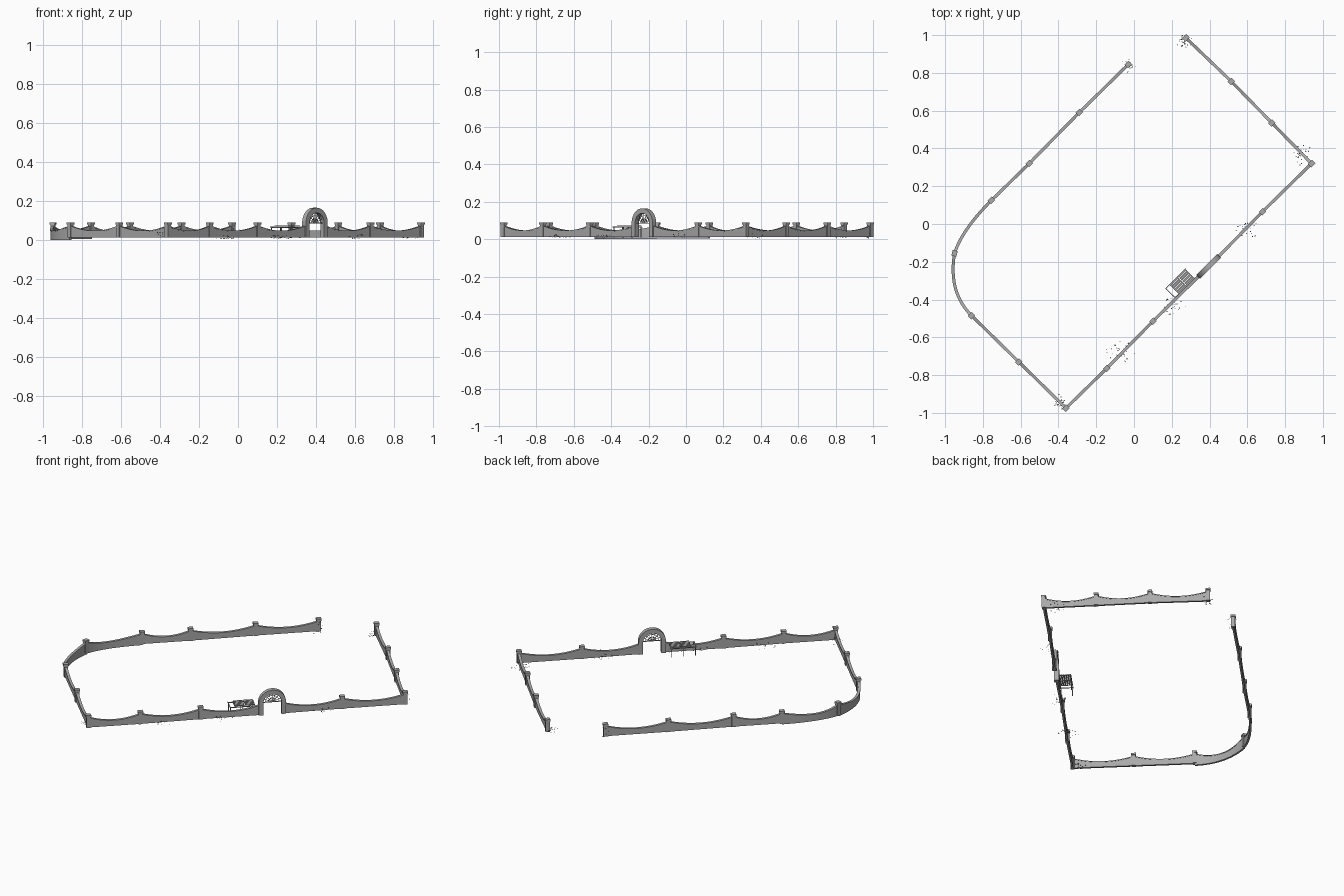
import bpy, bmesh, math, random
from mathutils import Vector, Matrix

random.seed(4)
if "Cube" in bpy.data.objects:
    bpy.data.objects.remove(bpy.data.objects["Cube"])


def material(name, value):
    m = bpy.data.materials.new(name)
    m.use_nodes = True
    colour = (value, value, value, 1)
    m.diffuse_color = colour
    m.node_tree.nodes["Principled BSDF"].inputs["Base Color"].default_value = colour
    return m


stone = material("stone grey", 0.4)
wood = material("weathered timber", 0.34)
foliage = material("dark foliage", 0.2)


def finish(name, bm, mat, smooth=False):
    bmesh.ops.recalc_face_normals(bm, faces=bm.faces)
    me = bpy.data.meshes.new(name)
    bm.to_mesh(me)
    bm.free()
    me.materials.append(mat)
    ob = bpy.data.objects.new(name, me)
    bpy.context.scene.collection.objects.link(ob)
    if smooth:
        bpy.ops.object.select_all(action='DESELECT')
        ob.select_set(True)
        bpy.context.view_layer.objects.active = ob
        bpy.ops.object.shade_smooth_by_angle()
    return ob


def box(bm, centre, size, frame=Matrix()):
    m = frame @ Matrix.Translation(centre) @ Matrix.Diagonal((*size, 1))
    bmesh.ops.create_cube(bm, size=1, matrix=m)


def sweep(bm, sections):
    # Closed loft through matching rings of points
    rings = [[bm.verts.new(p) for p in s] for s in sections]
    n = len(rings[0])
    for a, b in zip(rings, rings[1:]):
        for i in range(n):
            bm.faces.new((a[i], a[(i + 1) % n], b[(i + 1) % n], b[i]))
    bm.faces.new(rings[0])
    bm.faces.new(rings[-1])


BASE, HIGH, LOW = 0.011, 0.074, 0.047


def wall(name, a, b, bend=None, base=BASE):
    # Sagging wall panel with a slightly wider coping
    a, b = Vector(a), Vector(b)
    c = Vector(bend) if bend else (a + b) / 2
    body, cap = [], []
    steps = 20
    for i in range(steps + 1):
        t = i / steps
        p = a * (1 - t) ** 2 + c * 2 * t * (1 - t) + b * t * t
        d = ((c - a) * (1 - t) + (b - c) * t).normalized()
        side = Vector((-d.y, d.x))
        z = LOW + (HIGH - LOW) * (2 * t - 1) ** 2

        def ring(w, z0, z1):
            l, r = p + side * w, p - side * w
            return [(*l, z0), (*r, z0), (*r, z1), (*l, z1)]
        body.append(ring(0.006, base, z - 0.005))
        cap.append(ring(0.008, z - 0.005, z))
    bm = bmesh.new()
    sweep(bm, body)
    sweep(bm, cap)
    finish(name, bm, stone, True)


def post(name, at, angle):
    bm = bmesh.new()
    f = Matrix.Translation((*at, 0)) @ Matrix.Rotation(angle, 4, 'Z')
    box(bm, (0, 0, 0.046), (0.024, 0.022, 0.07), f)
    box(bm, (0, 0, 0.084), (0.03, 0.027, 0.012), f)
    finish(name, bm, stone)


# Straight and curved wall runs
back_left = [(0.275, 0.985), (0.515, 0.755), (0.73, 0.535), (0.94, 0.32)]
front_right = [(0.94, 0.32), (0.68, 0.065), (0.445, -0.175)]
front_mid = [(0.345, -0.275), (0.10, -0.515), (-0.145, -0.765), (-0.36, -0.975)]
front_left = [(-0.36, -0.975), (-0.61, -0.73), (-0.86, -0.485)]
back_right = [(-0.755, 0.125), (-0.555, 0.32), (-0.29, 0.59), (-0.03, 0.845)]
runs = {"back_left": back_left, "front_right": front_right, "front_mid": front_mid,
        "front_left": front_left, "back_right": back_right}
for run, pts in runs.items():
    for i, (a, b) in enumerate(zip(pts, pts[1:])):
        wall(f"{run}_wall_{i + 1}", a, b)
curve_mid = (-0.95, -0.155)
wall("curved_wall_1", back_right[0], curve_mid, (-0.91, -0.03), 0.004)
wall("curved_wall_2", curve_mid, front_left[-1], (-0.985, -0.36), 0)

# Posts
quarter = math.pi / 4
posts = set(back_left + front_right[:2] + front_mid[1:] + front_left + back_right)
for i, p in enumerate(sorted(posts)):
    post(f"post_{i + 1}", p, quarter)
post("curved_wall_post", curve_mid, math.radians(75))

# Arched gateway: jambs and semicircular head in one loft
gate = Matrix.Translation((0.395, -0.225, 0)) @ Matrix.Rotation(quarter, 4, 'Z')
spring, outer, inner, depth = 0.086, 0.079, 0.053, 0.014


def arch_rings(r0, r1, d, floor=None):
    path = [(math.cos(math.pi * i / 24), math.sin(math.pi * i / 24), spring) for i in range(25)]
    if floor is not None:
        path = [(1, 0, floor)] + path + [(-1, 0, floor)]
    return [[gate @ Vector((c * r, y, z + s * r))
             for r, y in ((r0, -d), (r1, -d), (r1, d), (r0, d))] for c, s, z in path]


bm = bmesh.new()
sweep(bm, arch_rings(inner, outer, depth, BASE))
finish("gate_arch", bm, stone, True)

# Fanlight grille in the arch head
bm = bmesh.new()
sweep(bm, arch_rings(0.022, 0.025, 0.002))
sweep(bm, arch_rings(0.039, 0.041, 0.002))
box(bm, (0, 0, spring), (2 * inner, 0.005, 0.004), gate)
for k in range(1, 8):
    turn = Matrix.Translation((0, 0, spring)) @ Matrix.Rotation(-k * math.pi / 8, 4, 'Y')
    box(bm, (0.028, 0, 0), (0.054, 0.003, 0.002), gate @ turn)
finish("gate_fanlight", bm, wood)

# Slatted timber shelter beside the gate
shelter = Matrix.Translation((0.245, -0.313, 0)) @ Matrix.Rotation(quarter, 4, 'Z')
bm = bmesh.new()
for side in (-1, 1):
    box(bm, (0, side * 0.035, 0.064), (0.15, 0.004, 0.005), shelter)
    for x in (-0.07, 0, 0.07):
        box(bm, (x, side * 0.032, 0.036), (0.004, 0.004, 0.052), shelter)
for x in (-0.074, -0.045, 0.01, 0.07):
    box(bm, (x, 0, 0.067), (0.004, 0.074, 0.004), shelter)
for k in range(6):
    for x in (-0.017, 0.042):
        box(bm, (x, (k - 2.5) * 0.0125, 0.072), (0.054, 0.0095, 0.004), shelter)
finish("timber_shelter", bm, wood)

# Scattered leaves: centre, spread, highest leaf
clusters = [((-0.03, 0.84), 0.018, 0.08), ((0.265, 0.965), 0.02, 0.03),
            ((0.885, 0.365), 0.028, 0.03), ((0.595, -0.02), 0.028, 0.03),
            ((0.2, -0.425), 0.035, 0.025), ((-0.065, -0.68), 0.035, 0.025),
            ((-0.39, -0.95), 0.02, 0.045)]
bm = bmesh.new()
for (x, y), spread, top in clusters:
    for k in range(34):
        place = Matrix.Translation((random.gauss(x, spread * 0.8), random.gauss(y, spread * 0.8),
                                    random.uniform(0.006, top)))
        tilt = Matrix.Rotation(random.uniform(0, 6), 4, 'Z') @ Matrix.Rotation(random.uniform(-1, 1), 4, 'X')
        bmesh.ops.create_circle(bm, cap_ends=True, segments=4,
                                radius=random.uniform(0.002, 0.0045), matrix=place @ tilt)
finish("scattered_leaves", bm, foliage)
